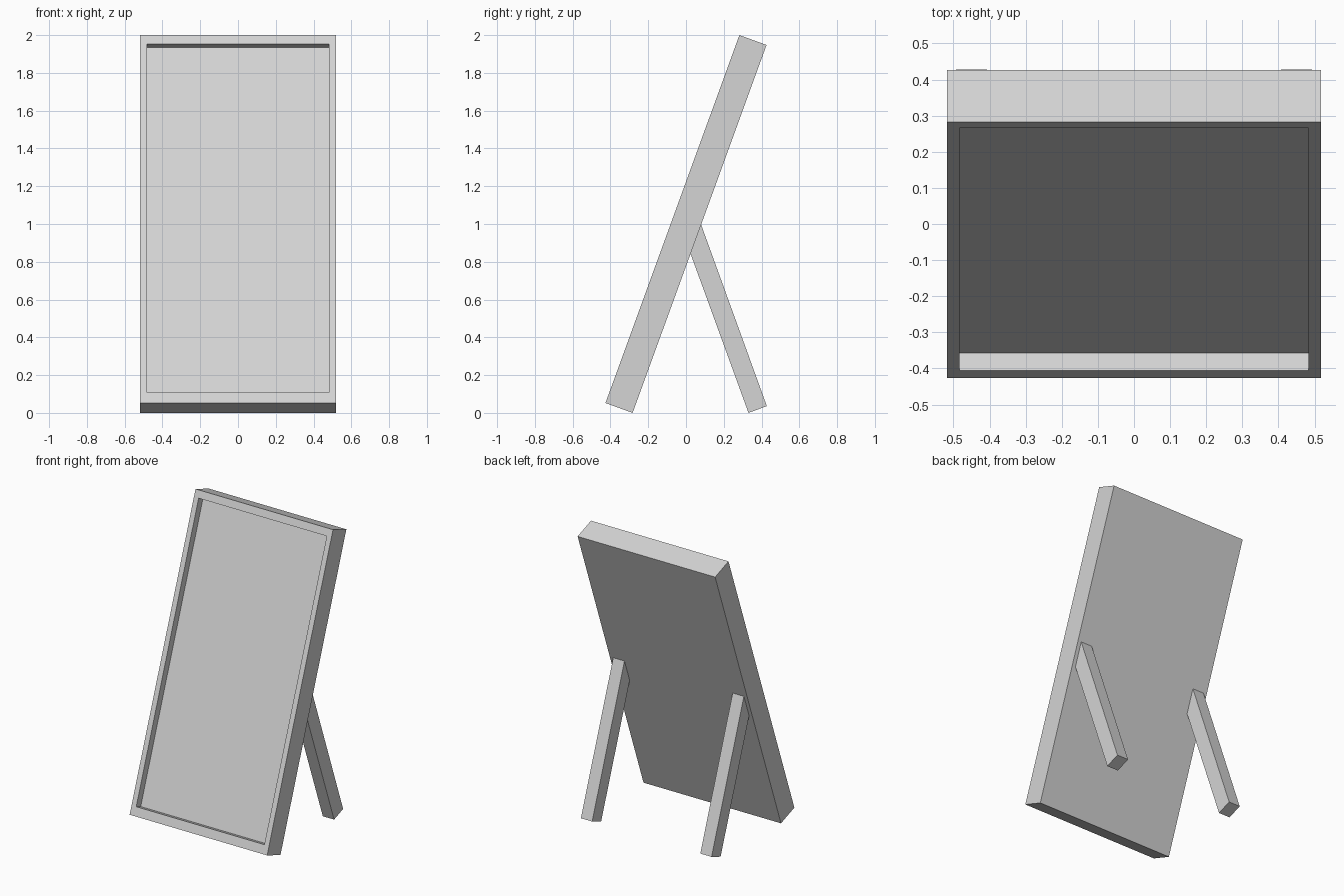
import bpy
import bmesh
import math
from mathutils import Matrix, Vector

cube = bpy.data.objects.get("Cube")
if cube:
    bpy.data.objects.remove(cube, do_unlink=True)

grey = bpy.data.materials.new("light_grey")
grey.use_nodes = True
colour = (0.66, 0.66, 0.66, 1)
grey.diffuse_color = colour
grey.node_tree.nodes["Principled BSDF"].inputs["Base Color"].default_value = colour

TILT = math.radians(20)
WIDTH, LENGTH, THICK = 1.036, 2.073, 0.153
SIDE_RIM, TOP_RIM, BOTTOM_RIM, RECESS = 0.05, 0.05, 0.06, 0.051


def add_object(name, bm):
    bmesh.ops.recalc_face_normals(bm, faces=bm.faces)
    mesh = bpy.data.meshes.new(name)
    bm.to_mesh(mesh)
    bm.free()
    mesh.materials.append(grey)
    obj = bpy.data.objects.new(name, mesh)
    bpy.context.collection.objects.link(obj)
    return obj


# Leaning board with a recessed front panel
bm = bmesh.new()
bmesh.ops.create_cube(bm, size=1, matrix=Matrix.Diagonal((WIDTH, THICK, LENGTH, 1)))
front = min(bm.faces, key=lambda f: f.calc_center_median().y)
bmesh.ops.inset_individual(bm, faces=[front], thickness=SIDE_RIM)
for v in front.verts:
    if v.co.z < 0:
        v.co.z = -LENGTH / 2 + BOTTOM_RIM
    else:
        v.co.z = LENGTH / 2 - TOP_RIM
panel = bmesh.ops.extrude_discrete_faces(bm, faces=[front])["faces"][0]
bmesh.ops.translate(bm, verts=panel.verts, vec=(0, RECESS, 0))
board = add_object("leaning_board", bm)
board.rotation_euler.x = -TILT
board.location.z = 1

# Pair of rear props, mitred into the back of the board
embed = Vector((0, -math.sin(TILT), math.cos(TILT))) * 0.03
LEG_X, LEG_WIDTH = 0.45, 0.085
profile = [Vector((0, 0.331, 0)), Vector((0, 0.428, 0.036)),
           Vector((0, 0.08, 0.997)) + embed, Vector((0, 0.025, 0.84)) + embed]
for side, name in ((1, "left_prop"), (-1, "right_prop")):
    bm = bmesh.new()
    start = Vector((side * LEG_X - LEG_WIDTH / 2, 0, 0))
    face = bm.faces.new([bm.verts.new(p + start) for p in profile])
    end = bmesh.ops.extrude_face_region(bm, geom=[face])["geom"]
    bmesh.ops.translate(bm, vec=(LEG_WIDTH, 0, 0),
                        verts=[g for g in end if isinstance(g, bmesh.types.BMVert)])
    add_object(name, bm)
